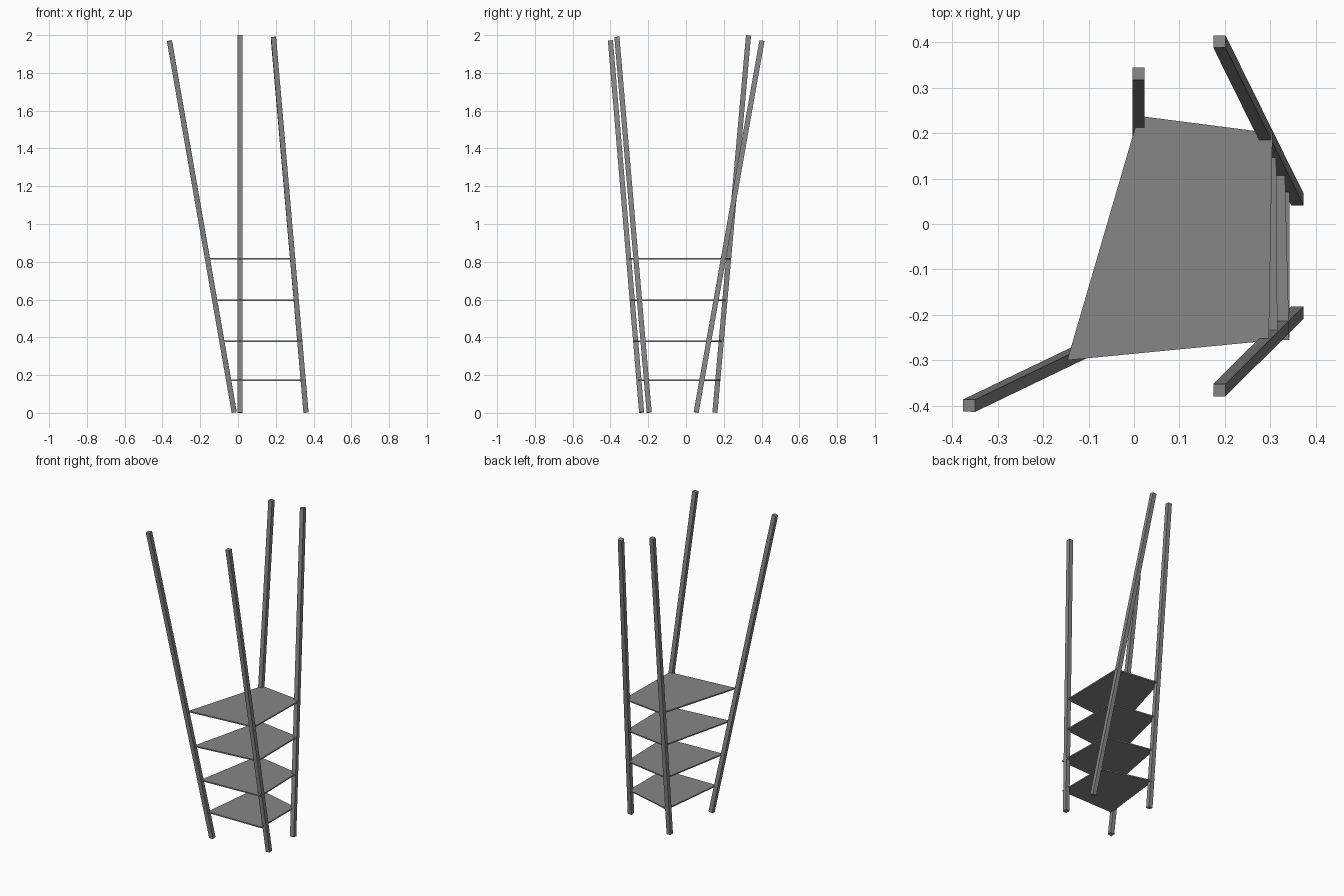
import bpy
import bmesh
from mathutils import Matrix, Vector

if "Cube" in bpy.data.objects:
    bpy.data.objects.remove(bpy.data.objects["Cube"])


def make_material(name, value):
    mat = bpy.data.materials.new(name)
    mat.use_nodes = True
    colour = (value, value, value, 1)
    mat.diffuse_color = colour
    mat.node_tree.nodes["Principled BSDF"].inputs["Base Color"].default_value = colour
    return mat


def finish(name, bm, mat):
    bmesh.ops.recalc_face_normals(bm, faces=bm.faces)
    mesh = bpy.data.meshes.new(name)
    bm.to_mesh(mesh)
    bm.free()
    mesh.materials.append(mat)
    obj = bpy.data.objects.new(name, mesh)
    bpy.context.collection.objects.link(obj)


grey = make_material("grey", 0.24)
POLE_WIDTH = 0.027
SHELF_THICKNESS = 0.008


# Leaning square poles
def pole(name, foot, top):
    foot, top = Vector(foot), Vector(top)
    z = (top - foot).normalized()
    y = z.cross(Vector((1, 0, 0))).normalized()
    x = y.cross(z)
    frame = Matrix((x, y, z)).transposed().to_4x4()
    frame.translation = (foot + top) / 2
    size = Matrix.Diagonal((POLE_WIDTH, POLE_WIDTH, (top - foot).length, 1))
    bm = bmesh.new()
    bmesh.ops.create_cube(bm, size=1, matrix=frame @ size)
    finish(name, bm, grey)


pole("front_right_pole", (-0.02, -0.235, 0.003), (-0.363, -0.4, 1.97))
pole("front_left_pole", (0.36, -0.195, 0.002), (0.188, -0.366, 1.99))
pole("back_left_pole", (0.36, 0.054, 0.003), (0.188, 0.402, 1.97))
pole("back_right_pole", (0.01, 0.153, 0.001), (0.01, 0.331, 1.999))


# Four-cornered shelves that narrow towards the floor
def shelf(name, z, corners):
    bm = bmesh.new()
    face = bm.faces.new([bm.verts.new((x, y, z - SHELF_THICKNESS / 2)) for x, y in corners])
    out = bmesh.ops.extrude_face_region(bm, geom=[face])
    verts = [v for v in out["geom"] if isinstance(v, bmesh.types.BMVert)]
    bmesh.ops.translate(bm, verts=verts, vec=(0, 0, SHELF_THICKNESS))
    finish(name, bm, grey)


shelf("top_shelf", 0.817, [(-0.147, -0.3), (0.297, -0.257), (0.305, 0.2), (0.01, 0.238)])
shelf("upper_shelf", 0.597, [(-0.112, -0.292), (0.316, -0.245), (0.313, 0.163), (0.01, 0.21)])
shelf("lower_shelf", 0.378, [(-0.075, -0.275), (0.342, -0.255), (0.332, 0.13), (0.01, 0.19)])
shelf("bottom_shelf", 0.172, [(-0.04, -0.255), (0.342, -0.25), (0.342, 0.095), (0.01, 0.183)])
